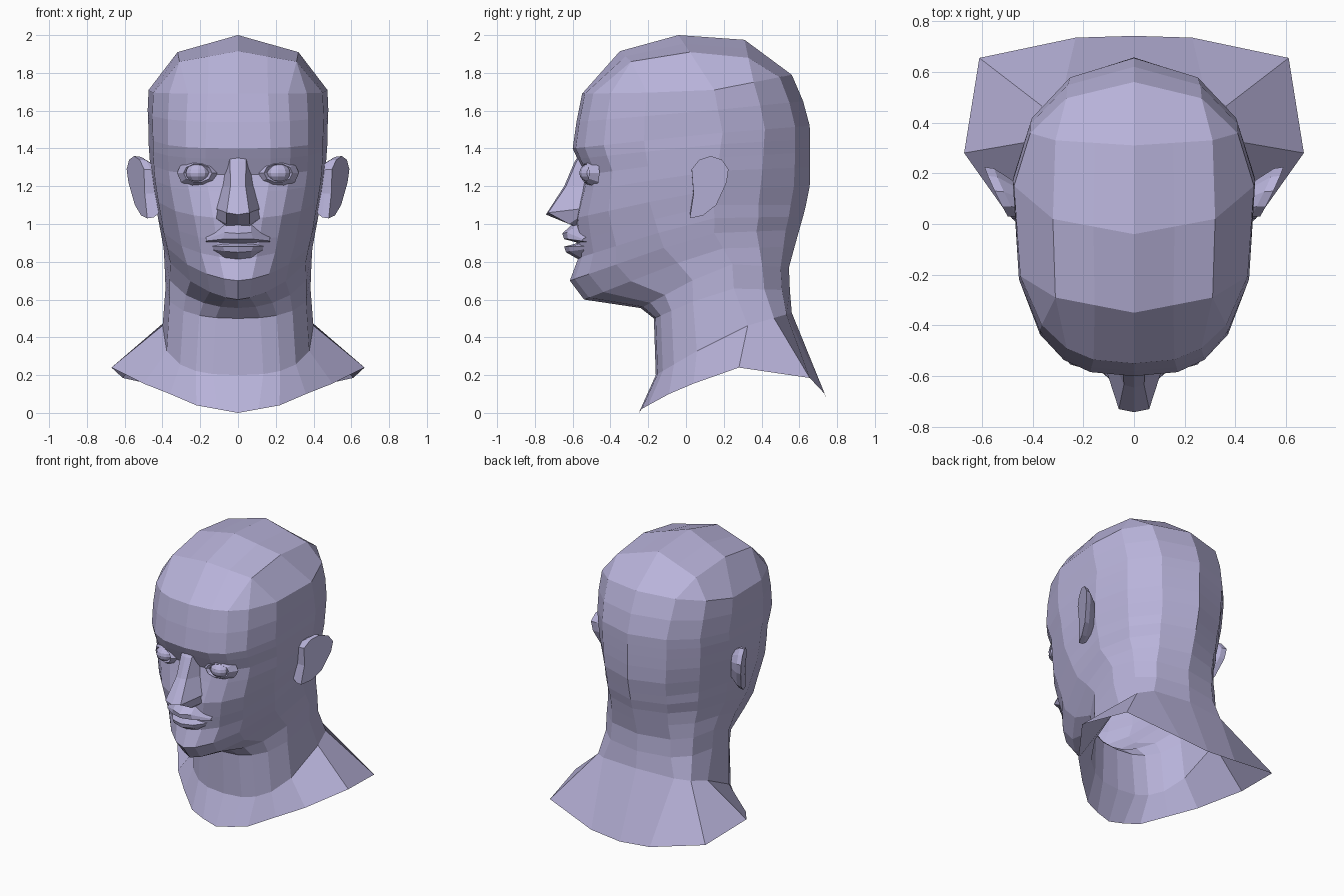
import bpy, bmesh, math
from mathutils import Vector

if "Cube" in bpy.data.objects:
    bpy.data.objects.remove(bpy.data.objects["Cube"])

skin = bpy.data.materials.new("lavender_clay")
skin.diffuse_color = (0.48, 0.45, 0.70, 1)
skin.use_nodes = True
skin.node_tree.nodes["Principled BSDF"].inputs["Base Color"].default_value = skin.diffuse_color


def finish(name, bm):
    """Turn a right-half bmesh into a mirrored, flat-shaded object."""
    bmesh.ops.remove_doubles(bm, verts=bm.verts, dist=0.0005)
    mesh = bpy.data.meshes.new(name)
    bm.to_mesh(mesh)
    bm.free()
    mesh.materials.append(skin)
    ob = bpy.data.objects.new(name, mesh)
    bpy.context.collection.objects.link(ob)
    mirror = ob.modifiers.new("mirror", 'MIRROR')
    mirror.use_clip = True
    return ob


def loft(bm, rows, closed=False):
    """Skin rows of points with quads and return the vertices."""
    grid = [[bm.verts.new(p) for p in row] for row in rows]
    for lo, hi in zip(grid, grid[1:]):
        n = len(lo)
        for i in range(n if closed else n - 1):
            j = (i + 1) % n
            bm.faces.new((lo[i], lo[j], hi[j], hi[i]))
    return grid


# Column angles of a half ring, front centre to back centre
ANGLES = [-90, -76, -62, -45, -22, 5, 32, 58, 90]


def half_ring(yf, zf, yb, zb, w, ym, zs, nf, nb):
    """Tilted half superellipse: front, back, half width, widest point, squareness."""
    pts = []
    for a in ANGLES:
        s, c = math.sin(math.radians(a)), math.cos(math.radians(a))
        n, ye, ze = (nf, yf, zf) if s < 0 else (nb, yb, zb)
        f = abs(s) ** (2 / n)
        x = w * abs(c) ** (2 / n) if abs(a) < 90 else 0
        pts.append((x, ym + (ye - ym) * f, zs + (ze - zs) * f))
    return pts


# Flared collar edge
collar = [(0, -.25, 0), (.11, -.235, .02), (.22, -.2, .04), (.36, -.09, .10),
          (.5, .04, .155), (.67, .28, .24), (.61, .655, .185),
          (.23, .735, .10), (0, .742, .08)]

# Neck, jaw, face and forehead sections from bottom to top
sections = [
    (-.16, .20, .56, .53, .40, .25, .44, 2.6, 3.5),
    (-.17, .50, .55, .65, .385, .2, .66, 2.4, 2.6),
    (-.24, .555, .545, .77, .39, .2, .79, 2.0, 2.4),
    (-.54, .60, .575, .88, .395, .15, .87, 1.55, 2.2),
    (-.615, .70, .60, .97, .41, .1, .95, 1.65, 2.1),
    (-.57, .82, .62, 1.04, .425, .1, 1.03, 1.95, 2.1),
    (-.58, .91, .635, 1.1, .435, .1, 1.1, 2.1, 2),
    (-.59, 1.03, .655, 1.2, .45, .1, 1.18, 2.3, 2),
    (-.555, 1.17, .657, 1.3, .465, .12, 1.28, 2.6, 2),
    (-.535, 1.26, .657, 1.38, .47, .13, 1.35, 2.8, 2),
    (-.575, 1.345, .656, 1.45, .475, .14, 1.42, 2.8, 2),
    (-.60, 1.40, .655, 1.52, .475, .15, 1.48, 2.8, 2),
    (-.58, 1.54, .62, 1.65, .48, .12, 1.6, 2.7, 2.1),
    (-.55, 1.69, .56, 1.79, .475, .1, 1.7, 2.6, 2.2),
]
bm = bmesh.new()
rings = loft(bm, [collar] + [half_ring(*s) for s in sections])
top = rings[-1]

# Crown: a strip over the top, joined to the last ring along the side
centre = [(0, -.35, 1.915), (0, -.04, 2.0), (0, .31, 1.975)]
edge = [(.31, -.29, 1.86), (.32, .02, 1.91), (.31, .33, 1.88)]
crown = loft(bm, [[c, (Vector(c) + Vector(e)) / 2, e] for c, e in zip(centre, edge)])
A, B, C = crown
for f in ((top[0], top[1], A[1], A[0]), (top[1], top[2], A[2], A[1]),
          (top[2], top[3], A[2]), (top[3], top[4], A[2]),
          (top[4], top[5], B[2], A[2]), (top[5], top[6], C[2], B[2]),
          (top[6], top[7], C[2]), (top[7], top[8], C[0], C[1], C[2])):
    bm.faces.new(f)
finish("head_and_neck", bm)

# Nose: underside, tip and bridge rows
bm = bmesh.new()
loft(bm, [
    [(0, -.58, .985), (.06, -.57, .985), (.085, -.56, .99)],
    [(0, -.62, 1.0), (.06, -.62, 1.0), (.115, -.575, 1.03)],
    [(0, -.742, 1.05), (.06, -.73, 1.06), (.115, -.56, 1.08)],
    [(0, -.645, 1.2), (.04, -.635, 1.2), (.085, -.53, 1.2)],
    [(0, -.59, 1.33), (.042, -.58, 1.33), (.06, -.52, 1.32)],
    [(0, -.57, 1.36), (.042, -.56, 1.36), (.06, -.52, 1.36)],
])
finish("nose", bm)

# Lips
bm = bmesh.new()
loft(bm, [
    [(0, -.57, .9), (.08, -.56, .9), (.17, -.52, .905)],
    [(0, -.645, .92), (.08, -.625, .92), (.17, -.55, .91)],
    [(0, -.655, .95), (.07, -.63, .955), (.17, -.545, .92)],
    [(0, -.59, 1.01), (.07, -.575, 1.0), (.17, -.52, .935)],
])
finish("upper_lip", bm)
bm = bmesh.new()
loft(bm, [
    [(0, -.565, .81), (.07, -.545, .815), (.12, -.51, .84)],
    [(0, -.635, .85), (.07, -.615, .855), (.13, -.545, .865)],
    [(0, -.645, .88), (.08, -.62, .88), (.135, -.545, .88)],
    [(0, -.57, .9), (.08, -.56, .895), (.135, -.52, .89)],
])
finish("lower_lip", bm)

# Eyeballs
bm = bmesh.new()
bmesh.ops.create_uvsphere(bm, u_segments=10, v_segments=8, radius=.06)
for v in bm.verts:
    v.co = (v.co.x * 1.1 + .213, v.co.y - .505, v.co.z * .85 + 1.27)
finish("eyes", bm)

# Eyelids: a low oval rim around each eye, falling away to the side
bm = bmesh.new()


def oval(rx, rz, y):
    return [(.213 + rx * math.cos(a), y + .3 * rx * math.cos(a),
             1.27 + rz * math.sin(a))
            for a in (-math.tau * k / 10 for k in range(10))]


loft(bm, [oval(.11, .08, -.49), oval(.075, .05, -.535), oval(.06, .036, -.52)], closed=True)
bm.normal_update()
bmesh.ops.reverse_faces(bm, faces=[f for f in bm.faces if f.normal.y > 0])
finish("eyelids", bm)

# Ears: slanted plates that flare outwards to the back
outline = [(.02, 1.03), (.09, 1.045), (.16, 1.1), (.215, 1.22), (.225, 1.29),
           (.19, 1.34), (.13, 1.36), (.07, 1.34), (.03, 1.29), (.04, 1.16)]


def ear_ring(scale, dx):
    ring = []
    for y, z in outline:
        yy, zz = .03 + (y - .03) * scale, 1.2 + (z - 1.2) * scale
        flare = (yy - .02) * .47 + max(0, zz - 1.1) * .07
        ring.append((.48 + flare + dx, yy, zz))
    return ring


bm = bmesh.new()
layers = loft(bm, [ear_ring(.7, -.09), ear_ring(.97, -.035), ear_ring(1, 0)], closed=True)
bm.faces.new(layers[-1])
bm.faces.new(layers[0][::-1])
bmesh.ops.recalc_face_normals(bm, faces=bm.faces)
finish("ears", bm)
